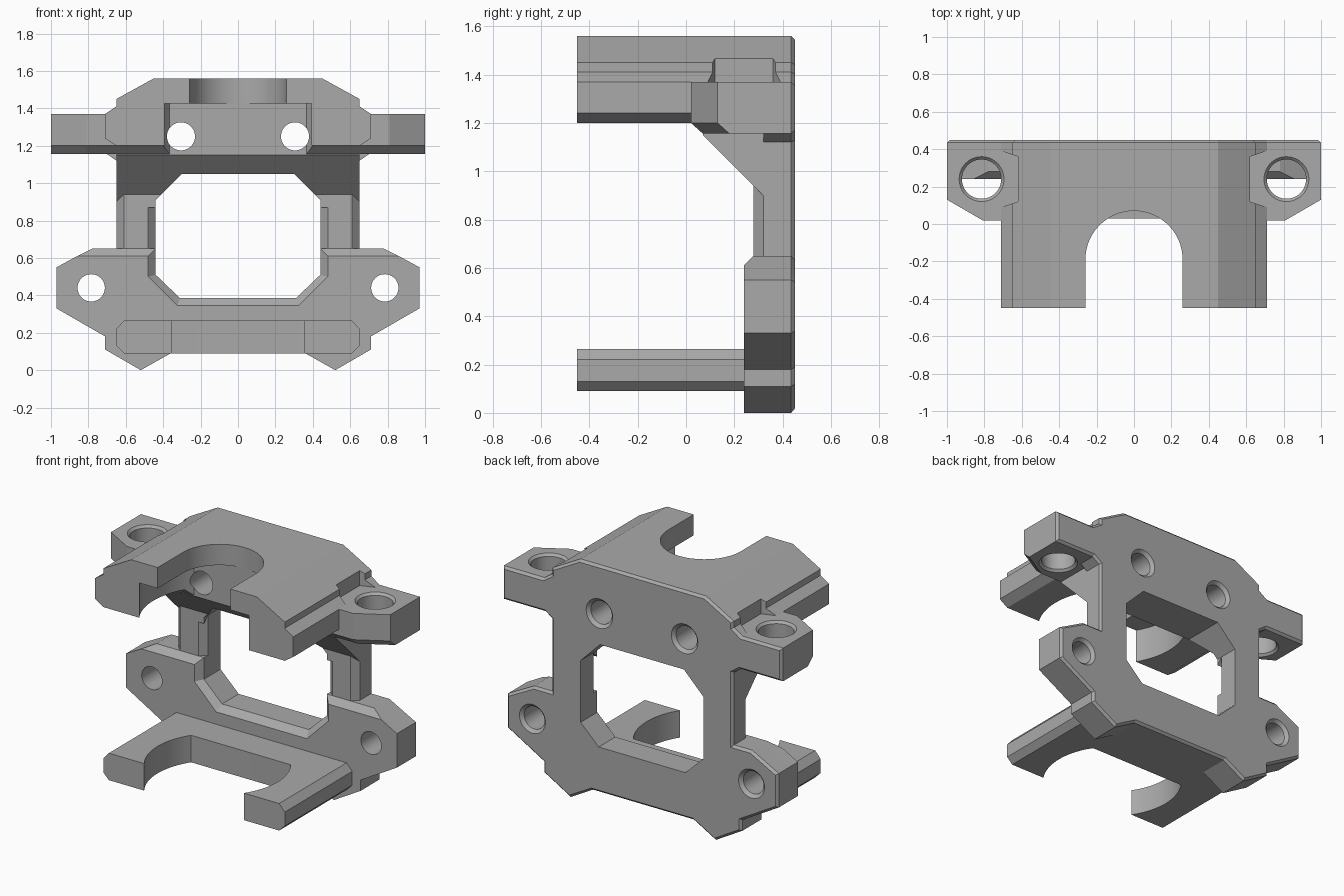
import bpy, bmesh
from math import sin, cos, pi, radians

if "Cube" in bpy.data.objects:
    bpy.data.objects.remove(bpy.data.objects["Cube"])

grey = bpy.data.materials.new("plain grey")
grey.use_nodes = True
grey.diffuse_color = (0.4, 0.4, 0.4, 1)
grey.node_tree.nodes["Principled BSDF"].inputs["Base Color"].default_value = (0.4, 0.4, 0.4, 1)


def loft(name, axis, sections, back_bevel=0):
    """Solid through 2D outlines [(position, outline)] stacked along an axis."""
    place = {"x": lambda a, b, t: (t, a, b),
             "y": lambda a, b, t: (a, t, b),
             "z": lambda a, b, t: (a, b, t)}[axis]
    bm = bmesh.new()
    rings = [[bm.verts.new(place(a, b, t)) for a, b in pts] for t, pts in sections]
    for low, high in zip(rings, rings[1:]):
        for i in range(len(low)):
            j = (i + 1) % len(low)
            bm.faces.new((low[i], low[j], high[j], high[i]))
    bm.faces.new(rings[0])
    cap = bm.faces.new(rings[-1])
    bmesh.ops.recalc_face_normals(bm, faces=bm.faces)
    if back_bevel:
        bmesh.ops.bevel(bm, geom=list(cap.edges), offset=back_bevel,
                        segments=1, affect="EDGES")
    mesh = bpy.data.meshes.new(name)
    bm.to_mesh(mesh)
    bm.free()
    mesh.materials.append(grey)
    obj = bpy.data.objects.new(name, mesh)
    bpy.context.collection.objects.link(obj)
    return obj


def mirrored(half):
    return half + [(-a, b) for a, b in reversed(half)]


def box(a0, a1, b0, b1):
    return [(a0, b0), (a1, b0), (a1, b1), (a0, b1)]


def circle(a, b, r, n=48):
    return [(a + r * cos(2 * pi * i / n), b + r * sin(2 * pi * i / n)) for i in range(n)]


def combine(target, other, operation):
    mod = target.modifiers.new(operation, "BOOLEAN")
    mod.object, mod.operation, mod.solver = other, operation, "EXACT"
    bpy.context.view_layer.objects.active = target
    bpy.ops.object.modifier_apply(modifier=mod.name)
    bpy.data.objects.remove(other)


# Back plate: the full silhouette with a chamfered rear edge
foot = [(0.36, 0.09), (0.52, 0), (0.71, 0.11), (0.71, 0.18), (0.97, 0.33), (0.97, 0.55)]
plate = mirrored(foot + [
    (0.78, 0.65), (0.65, 0.65), (0.65, 1.12), (0.7, 1.155), (1, 1.155), (1, 1.37),
    (0.71, 1.37), (0.65, 1.41), (0.65, 1.45), (0.45, 1.56)])
body = loft("bracket_body", "y", [(0.32, plate), (0.45, plate)], 0.015)

# Upright fronts with chamfered outer corners
for s in (-1, 1):
    post = [(s * a, b) for a, b in
            [(0.4, 0.4), (0.65, 0.4), (0.65, 0.32), (0.61, 0.28), (0.4, 0.28)]]
    combine(body, loft("upright", "z", [(0.5, post), (1.1, post)]), "UNION")

# Thicker lower plate with a sloped top edge
lower_front = mirrored(foot + [(0.86, 0.61), (0.5, 0.61)])
lower_back = mirrored(foot + [(0.78, 0.65), (0.5, 0.65)])
combine(body, loft("lower_plate", "y", [(0.24, lower_front), (0.28, lower_back),
                                        (0.38, lower_back)]), "UNION")

# Sloped support beneath the hood
slope = [(0.4, 0.86), (0.36, 0.86), (0.07, 1.15), (0.07, 1.3), (0.4, 1.3)]
combine(body, loft("support", "x", [(-0.65, slope), (0.65, slope)]), "UNION")

# Top hood
hood = mirrored([(0.65, 1.2), (0.71, 1.24), (0.71, 1.37), (0.65, 1.41),
                 (0.65, 1.45), (0.45, 1.56)])
combine(body, loft("hood", "y", [(-0.45, hood), (0.4, hood)]), "UNION")

# Side ears with a chamfered lower front edge
for s in (-1, 1):
    def ear(shift):
        return [(s * a, b) for a, b in [(0.3, 0.4), (1, 0.4), (1, 0.13 + shift),
                                        (0.81, 0.02 + shift), (0.3, 0.02 + shift)]]
    combine(body, loft("ear", "z", [(1.155, ear(0.05)), (1.2, ear(0)),
                                    (1.37, ear(0))]), "UNION")

# Lower tray
tray = mirrored([(0.61, 0.09), (0.65, 0.13), (0.65, 0.22), (0.61, 0.265)])
combine(body, loft("tray", "y", [(-0.45, tray), (0.35, tray)]), "UNION")


# Rounded recesses with a flat rear wall, in the tray and under the hood
def flat_circle(r, wall):
    return [(a, min(b, wall)) for a, b in circle(0, -0.21, r, 96)]


for r, wall, z0, z1 in ((0.43, 0.03, 0.05, 0.3), (0.46, 0.07, 1.0, 1.425)):
    cut = flat_circle(r, wall)
    cutter = loft("recess_cutter", "z", [(z0, cut), (z1, cut)])
    bm = bmesh.new()
    bm.from_mesh(cutter.data)
    bmesh.ops.dissolve_limit(bm, angle_limit=0.01, verts=bm.verts, edges=bm.edges)
    bm.to_mesh(cutter.data)
    bm.free()
    combine(body, cutter, "DIFFERENCE")

# Round-ended slot through the hood roof
slot = [(-0.26, -0.6), (0.26, -0.6)] + [
    (0.26 * cos(pi * i / 32), -0.19 + 0.26 * sin(pi * i / 32)) for i in range(33)]
combine(body, loft("slot_cutter", "z", [(1.3, slot), (1.7, slot)]), "DIFFERENCE")

# Octagonal window, chamfered at the front
top = [(0.44, 0.91), (0.3, 1.05)]
window = mirrored([(0.31, 0.385), (0.44, 0.51)] + top)
window_wide = mirrored([(0.325, 0.345), (0.48, 0.5), (0.48, 0.87), (0.3, 1.05)])
combine(body, loft("window_cutter", "y", [(0.05, window_wide), (0.24, window_wide),
                                          (0.28, window), (0.6, window)]), "DIFFERENCE")
combine(body, loft("post_cutter", "y", [(0.2, box(-0.48, 0.48, 0.65, 0.87)),
                                        (0.28, box(-0.48, 0.48, 0.65, 0.87)),
                                        (0.32, box(-0.44, 0.44, 0.65, 0.91))]), "DIFFERENCE")

for s in (-1, 1):
    # Through holes, countersunk at the rear
    for x, z, r in ((0.305, 1.25, 0.075), (0.785, 0.44, 0.073)):
        holes = [(t, circle(s * x, z, q)) for t, q in
                 ((-0.1, r), (0.43, r), (0.47, r + 0.04))]
        combine(body, loft("hole_cutter", "y", holes), "DIFFERENCE")
    # Vertical ear holes, countersunk at both ends
    holes = [(t, circle(s * 0.815, 0.24, q)) for t, q in
             ((1.135, 0.14), (1.17, 0.105), (1.355, 0.105), (1.39, 0.14))]
    combine(body, loft("ear_hole_cutter", "z", holes), "DIFFERENCE")
    # Screw clearance notch in the side of the hood
    notch = [(s * a, b) for a, b in [(0.62, 0.12), (0.62, 0.36), (0.8, 0.42), (0.8, 0.06)]]
    combine(body, loft("notch_cutter", "z", [(1.37, notch), (1.5, notch)]), "DIFFERENCE")

# Smooth the round walls, keep every crease sharp
bpy.ops.object.select_all(action="DESELECT")
body.select_set(True)
bpy.context.view_layer.objects.active = body
bpy.ops.object.shade_smooth_by_angle(angle=radians(20))
